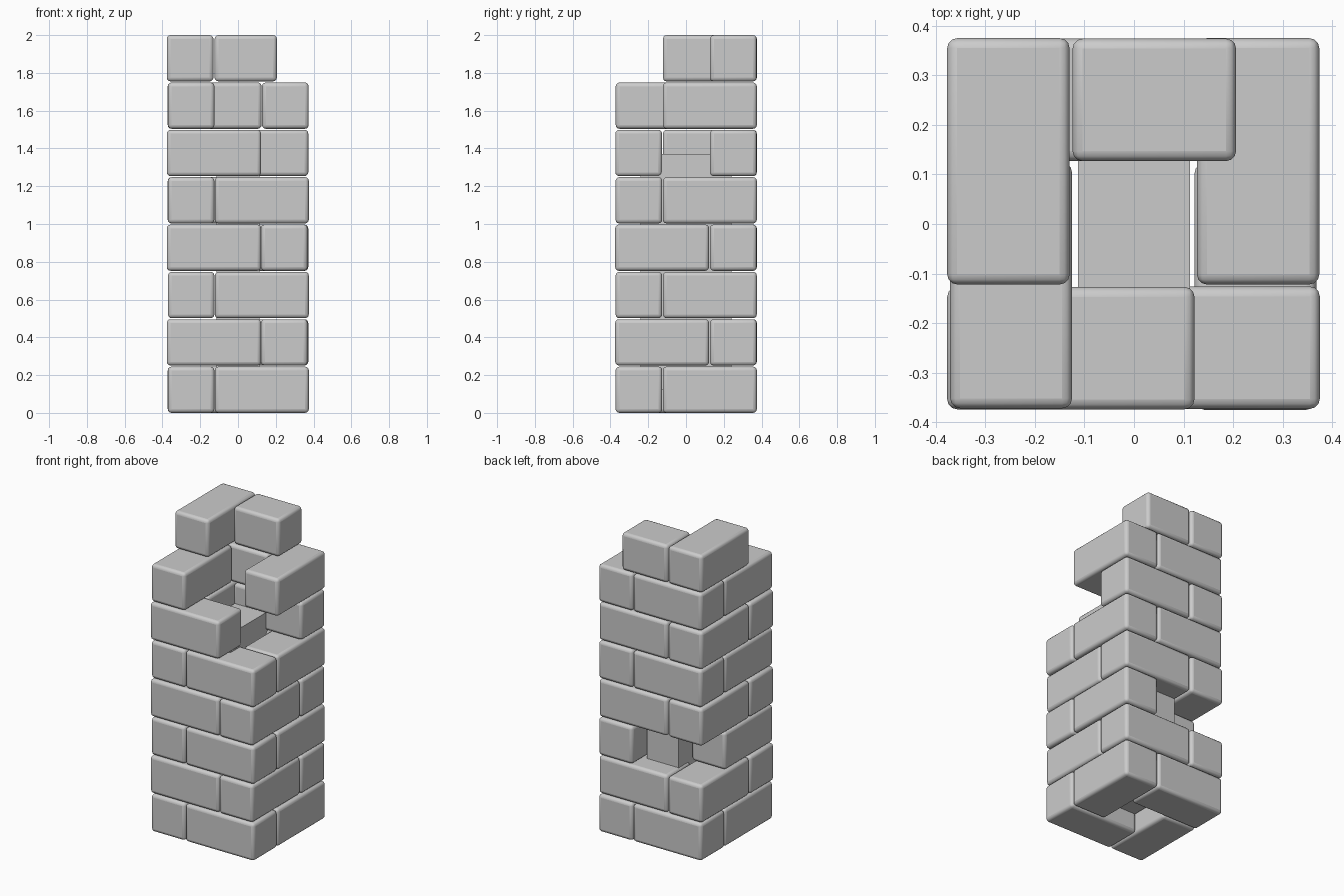
import bpy

if "Cube" in bpy.data.objects:
    bpy.data.objects.remove(bpy.data.objects["Cube"])

PITCH = 0.2507   # layer spacing
HEIGHT = 0.245   # brick height


def block(name, x, y, z, bevel=0.02):
    """Rounded box from (min, max) ranges."""
    ranges = (x, y, z)
    bpy.ops.mesh.primitive_cube_add(
        size=1, location=[(a + b) / 2 for a, b in ranges])
    ob = bpy.context.object
    ob.name = name
    ob.scale = [b - a for a, b in ranges]
    bpy.ops.object.transform_apply(location=False, rotation=False, scale=True)
    if bevel:
        m = ob.modifiers.new("rounded_edges", 'BEVEL')
        m.width = bevel
        m.segments = 3
        bpy.ops.object.shade_smooth_by_angle(angle=0.7)
    return ob


# Two opposite pinwheel layouts, alternating up the tower
even = {
    "front": ((-0.123, 0.375), (-0.373, -0.126)),
    "right": ((0.127, 0.374), (-0.122, 0.375)),
    "back": ((-0.372, 0.125), (0.127, 0.374)),
    "left": ((-0.371, -0.125), (-0.372, 0.124)),
}
odd = {
    "front": ((-0.377, 0.122), (-0.374, -0.127)),
    "right": ((0.122, 0.368), (-0.375, 0.122)),
    "back": ((-0.124, 0.372), (0.127, 0.374)),
    "left": ((-0.377, -0.130), (-0.122, 0.375)),
}

# Bricks broken out of the wall
missing = {(2, "back"), (5, "right"), (6, "front"), (7, "front"), (7, "right")}

for layer in range(8):
    z0 = layer * PITCH
    for side, (xr, yr) in (odd if layer % 2 else even).items():
        if (layer, side) in missing:
            continue
        if (layer, side) == (7, "back"):
            xr = (xr[0], 0.206)   # shortened top brick
        block(f"brick_{layer}_{side}", xr, yr, (z0, z0 + HEIGHT))

# Inner core filling the shaft
block("inner_core", (-0.113, 0.113), (-0.24, 0.24), (0.125, 1.37), bevel=0)
